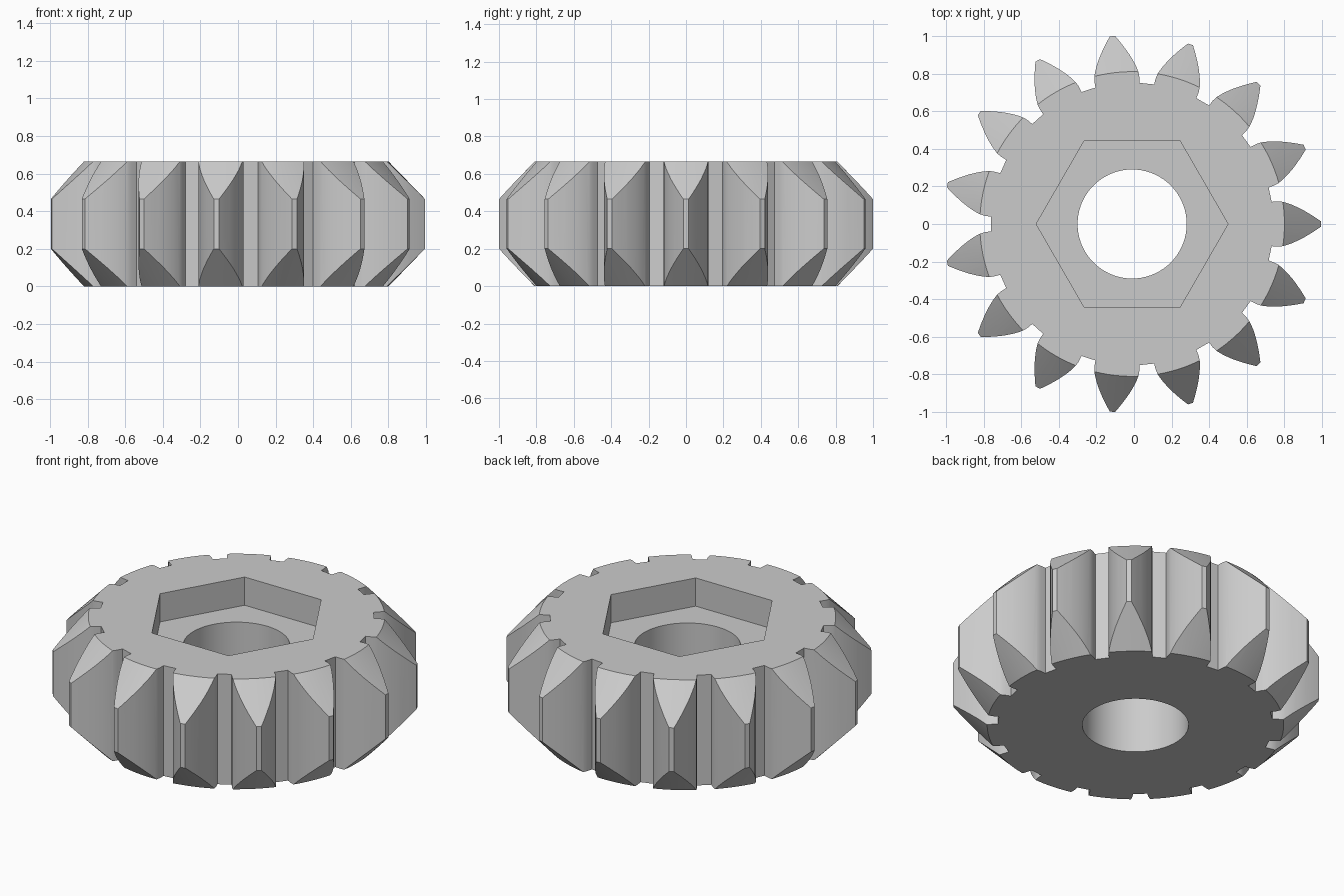
import bpy, bmesh, math
from math import cos, sin, pi

if "Cube" in bpy.data.objects:
    bpy.data.objects.remove(bpy.data.objects["Cube"], do_unlink=True)

TEETH, HEIGHT, CENTRE_X = 15, 0.665, -0.01

steel = bpy.data.materials.new("plain grey")
steel.use_nodes = True
GREY = (0.6, 0.6, 0.6, 1)
steel.diffuse_color = GREY
steel.node_tree.nodes["Principled BSDF"].inputs["Base Color"].default_value = GREY


def add_object(name, bm):
    bmesh.ops.recalc_face_normals(bm, faces=bm.faces)
    mesh = bpy.data.meshes.new(name)
    bm.to_mesh(mesh)
    bm.free()
    mesh.materials.append(steel)
    obj = bpy.data.objects.new(name, mesh)
    obj.location.x = CENTRE_X
    bpy.context.collection.objects.link(obj)
    return obj


def prism(name, outline, z0, z1):
    bm = bmesh.new()
    face = bm.faces.new([bm.verts.new((x, y, z0)) for x, y in outline])
    top = bmesh.ops.extrude_face_region(bm, geom=[face])["geom"]
    verts = [v for v in top if isinstance(v, bmesh.types.BMVert)]
    bmesh.ops.translate(bm, verts=verts, vec=(0, 0, z1 - z0))
    if not face.is_valid or len(bm.faces) < len(outline) + 2:
        bmesh.ops.holes_fill(bm, edges=bm.edges)
    return add_object(name, bm)


def ring(radius, count):
    return [(radius * cos(2 * pi * i / count), radius * sin(2 * pi * i / count))
            for i in range(count)]


def cut(target, cutter, operation):
    mod = target.modifiers.new(cutter.name, "BOOLEAN")
    mod.operation, mod.solver, mod.object = operation, "EXACT", cutter
    bpy.context.view_layer.update()
    bpy.context.view_layer.objects.active = target
    bpy.ops.object.modifier_apply(modifier=mod.name)
    bpy.data.objects.remove(cutter, do_unlink=True)


# Tooth flank: distance from the axis and half width
flank = [(0.742, 0.118), (0.775, 0.12), (0.80, 0.118), (0.825, 0.111), (0.85, 0.102),
         (0.875, 0.091), (0.90, 0.079), (0.925, 0.065), (0.95, 0.05), (0.975, 0.034),
         (1.004, 0.014)]
tooth = [(r, -w) for r, w in flank] + [(r, w) for r, w in reversed(flank)]
outline = []
for i in range(TEETH):
    a = 2 * pi * i / TEETH
    outline += [(x * cos(a) - y * sin(a), x * sin(a) + y * cos(a)) for x, y in tooth]
gear = prism("pinion_gear", outline, 0, HEIGHT)

# Conical chamfers over the tooth ends
SLOPE, RIM, OVER = 0.97, 0.81, 0.1
mid = RIM + SLOPE * HEIGHT / 2
end = RIM - SLOPE * OVER
bm = bmesh.new()
half = HEIGHT / 2 + OVER
loops = [[bm.verts.new((x, y, z)) for x, y in ring(r, 180)]
         for r, z in ((end, -OVER), (mid, HEIGHT / 2), (end, HEIGHT + OVER))]
for low, high in zip(loops, loops[1:]):
    for i in range(180):
        j = (i + 1) % 180
        bm.faces.new((low[i], low[j], high[j], high[i]))
bm.faces.new(loops[0])
bm.faces.new(loops[-1])
cut(gear, add_object("chamfer_cones", bm), "INTERSECT")

# Hexagonal pocket and round bore
cut(gear, prism("hex_pocket", ring(0.51, 6), 0.495, HEIGHT + OVER), "DIFFERENCE")
cut(gear, prism("bore", ring(0.29, 72), -OVER, HEIGHT + OVER), "DIFFERENCE")

bpy.ops.object.select_all(action="DESELECT")
gear.select_set(True)
bpy.context.view_layer.objects.active = gear
bpy.ops.object.shade_smooth_by_angle(angle=math.radians(25))
